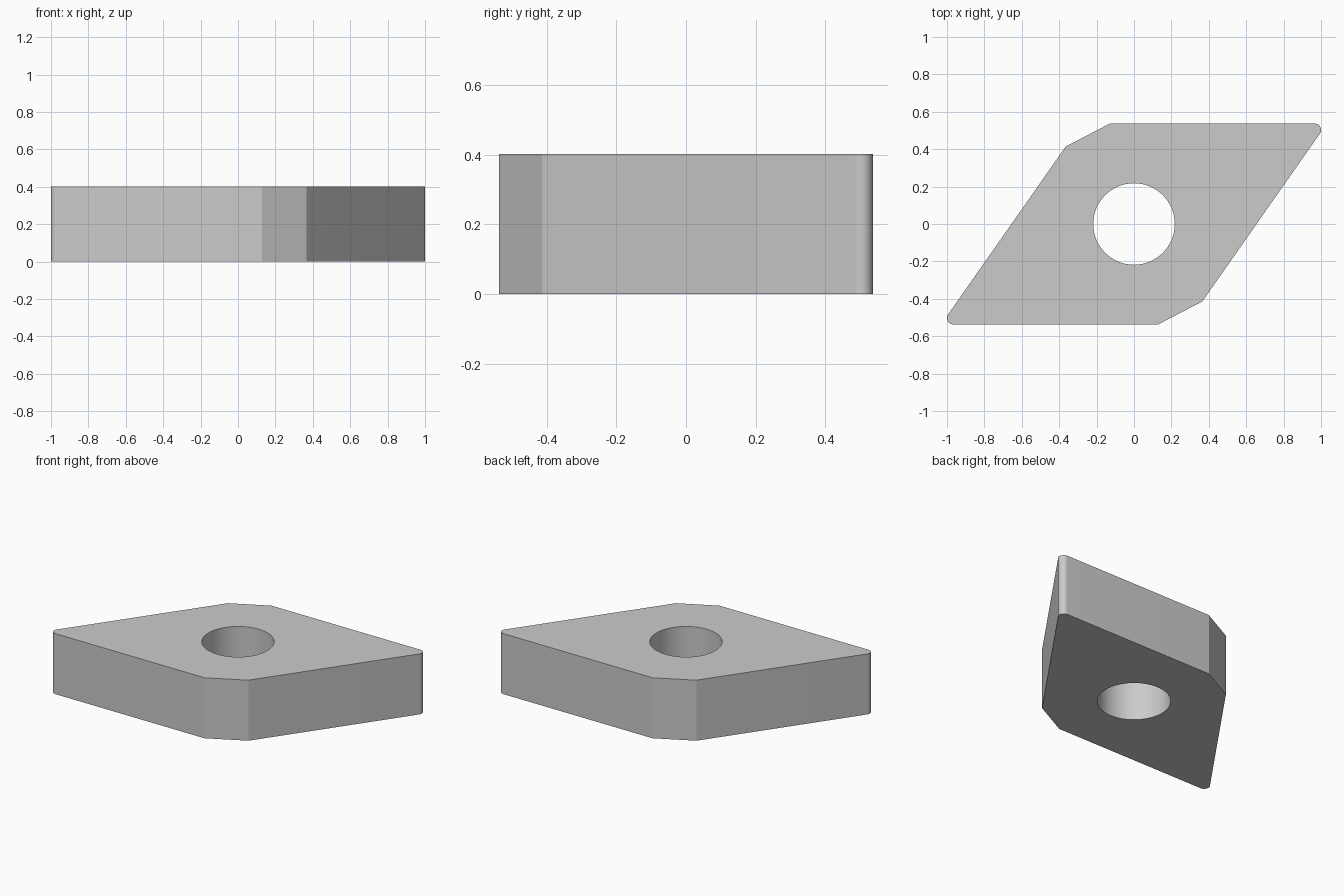
import bpy, bmesh
from math import sin, cos, radians, pi

if "Cube" in bpy.data.objects:
    bpy.data.objects.remove(bpy.data.objects["Cube"])

R = 0.5368        # inscribed circle radius of the rhombus
NOSE = 0.0338     # rounded tip radius
HOLE = 0.218
HEIGHT = 0.4025
CUT = 0.15        # chamfer length along each side at the blunt corners
A = radians(55)   # acute corner angle

# Half outline: chamfered blunt corner, then rounded tip
bx = R * (1 - cos(A)) / sin(A)
half = [(bx - CUT, -R), (bx + CUT * cos(A), -R + CUT * sin(A))]
cx, cy = (R - NOSE) * (1 + cos(A)) / sin(A), R - NOSE
start, end, steps = A - pi / 2, pi / 2, 16
for i in range(steps + 1):
    t = start + (end - start) * i / steps
    half.append((cx + NOSE * cos(t), cy + NOSE * sin(t)))
# Second half is the first turned by 180 degrees
outline = half + [(-x, -y) for x, y in half]
hole = [(HOLE * cos(2 * pi * i / 64), HOLE * sin(2 * pi * i / 64)) for i in range(64)]

bm = bmesh.new()


def add_loop(points):
    vs = [bm.verts.new((x, y, 0)) for x, y in points]
    return [bm.edges.new((v, vs[(i + 1) % len(vs)])) for i, v in enumerate(vs)]


# Plate with through hole
edges = add_loop(outline) + add_loop(hole)
bmesh.ops.triangle_fill(bm, edges=edges, use_beauty=True, use_dissolve=False, normal=(0, 0, 1))
geo = bmesh.ops.extrude_face_region(bm, geom=bm.faces[:], use_keep_orig=True)["geom"]
top = [g for g in geo if isinstance(g, bmesh.types.BMVert)]
bmesh.ops.translate(bm, verts=top, vec=(0, 0, HEIGHT))
bmesh.ops.recalc_face_normals(bm, faces=bm.faces[:])

mesh = bpy.data.meshes.new("cutting_insert")
bm.to_mesh(mesh)
bm.free()
obj = bpy.data.objects.new("cutting_insert", mesh)
bpy.context.collection.objects.link(obj)
bpy.context.view_layer.objects.active = obj
obj.select_set(True)
bpy.ops.object.shade_smooth_by_angle(angle=radians(20))
